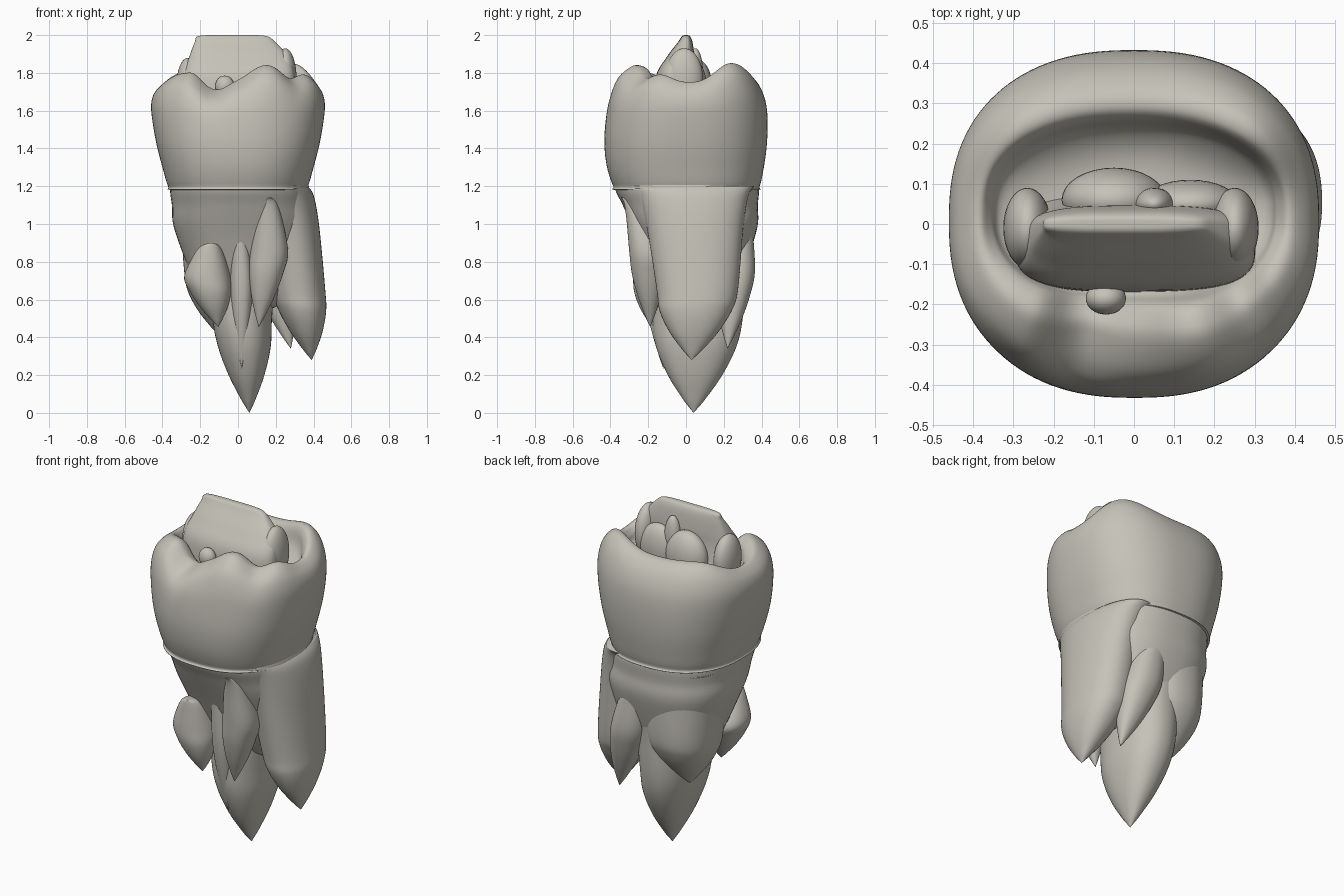
import bpy, bmesh, math

cube = bpy.data.objects.get("Cube")
if cube:
    bpy.data.objects.remove(cube, do_unlink=True)

ivory = bpy.data.materials.new("warm_grey_ivory")
ivory.use_nodes = True
COLOR = (0.56, 0.54, 0.48, 1)
ivory.diffuse_color = COLOR
ivory.node_tree.nodes["Principled BSDF"].inputs["Base Color"].default_value = COLOR


def spline(a, b, c, d, t):
    return b + 0.5 * t * (c - a + t * (2 * a - 5 * b + 4 * c - d + t * (3 * (b - c) + d - a)))


def smooth_rows(rows, steps):
    """Interpolate the control rows with a smooth curve."""
    out = []
    last = len(rows) - 1
    for i in range(last):
        quad = [rows[max(0, min(last, i + j))] for j in (-1, 0, 1, 2)]
        for s in range(steps):
            out.append([spline(*values, s / steps) for values in zip(*quad)])
    return out + [list(rows[-1])]


def finish(bm, name):
    bmesh.ops.remove_doubles(bm, verts=bm.verts, dist=0.0004)
    bmesh.ops.holes_fill(bm, edges=[e for e in bm.edges if e.is_boundary], sides=0)
    bmesh.ops.recalc_face_normals(bm, faces=bm.faces)
    mesh = bpy.data.meshes.new(name)
    bm.to_mesh(mesh)
    bm.free()
    mesh.materials.append(ivory)
    for p in mesh.polygons:
        p.use_smooth = True
    bpy.context.collection.objects.link(bpy.data.objects.new(name, mesh))


def no_change(angle, blend):
    return 0, 1


def loft(name, rows, power=2.2, sides=64, steps=6, shape=no_change):
    """Skin rounded sections; each row is z, x min, x max, y min, y max and an optional blend."""
    bm = bmesh.new()
    rings = []
    for row in smooth_rows(rows, steps):
        z, x0, x1, y0, y1 = row[:5]
        ring = []
        for i in range(sides):
            t = math.tau * i / sides
            c, s = math.cos(t), math.sin(t)
            u = math.copysign(abs(c) ** (2 / power), c)
            v = math.copysign(abs(s) ** (2 / power), s)
            lift, grow = shape(math.degrees(t), row[-1])
            ring.append(bm.verts.new(((x0 + x1) / 2 + (x1 - x0) / 2 * u * grow,
                                      (y0 + y1) / 2 + (y1 - y0) / 2 * v * grow, z + lift)))
        rings.append(ring)
    for lower, upper in zip(rings, rings[1:]):
        for i in range(sides):
            j = (i + 1) % sides
            bm.faces.new((lower[i], lower[j], upper[j], upper[i]))
    finish(bm, name)


def root(name, top, middle, tip):
    """Swell from the top section to the middle one, then taper to a rounded tip."""
    rows = []
    for f in (0, 0.1, 0.4, 1):
        rows.append([top[0] + (middle[0] - top[0]) * f]
                    + [a + (b - a) * f ** 0.45 for a, b in zip(top[1:], middle[1:])])
    z, x0, x1, y0, y1 = middle
    for f in (0.3, 0.6, 0.85, 0.96, 1):
        width = (1 - f ** 1.8) / 2
        x = (x0 + x1) / 2 * (1 - f) + tip[0] * f
        y = (y0 + y1) / 2 * (1 - f) + tip[1] * f
        rx, ry = (x1 - x0) * width, (y1 - y0) * width
        rows.append([z + (tip[2] - z) * f, x - rx, x + rx, y - ry, y + ry])
    loft(name, rows)


def lobe(name, center, size):
    bm = bmesh.new()
    bmesh.ops.create_uvsphere(bm, u_segments=32, v_segments=20, radius=1)
    for v in bm.verts:
        v.co = [c + s * k for c, s, k in zip(center, size, v.co)]
    finish(bm, name)


# Cusp heights around the rim, by angle
RIM_BASE = 1.79
RIM = [(0, 1.75), (48, 1.85), (90, 1.8), (125, 1.81), (180, 1.74), (233, 1.8),
       (256, 1.71), (288, 1.84), (312, 1.77), (330, 1.79), (360, 1.75)]


def crown_shape(angle, blend):
    for (a, low), (b, high) in zip(RIM, RIM[1:]):
        if a <= angle <= b:
            ease = (1 - math.cos(math.pi * (angle - a) / (b - a))) / 2
            height = low + (high - low) * ease
            break
    groove = 0.05 * math.exp(-((angle - 256) / 6) ** 2)
    swell = 0.03 * math.exp(-((angle - 288) / 16) ** 2)
    return blend * (height - RIM_BASE), 1 + blend * (swell - groove)


# Crown: outer wall, cusped rim and sunken basin (z, half width, front, back, blend)
crown = [
    (1.18, 0, 0, 0, 0), (1.18, .34, -.36, .36, 0), (1.2, .37, -.385, .39, 0),
    (1.3, .4, -.418, .412, 0), (1.42, .431, -.432, .428, 0), (1.55, .453, -.425, .432, .1),
    (1.65, .46, -.405, .42, .4), (1.73, .445, -.365, .385, .8), (1.78, .41, -.3, .335, 1),
    (RIM_BASE, .38, -.25, .29, 1), (1.76, .355, -.2, .26, 1), (1.69, .325, -.17, .23, .5),
    (1.65, .2, -.1, .15, 0), (1.65, 0, 0, 0, 0)]
loft("crown", [(z, -half, half, front, back, blend) for z, half, front, back, blend in crown],
     power=2.4, sides=120, shape=crown_shape)

# Neck below the crown
loft("neck", [
    (1.3, -.34, .34, -.35, .35), (1.2, -.36, .375, -.378, .385), (1.1, -.35, .38, -.335, .38),
    (.95, -.33, .38, -.265, .37), (.6, -.18, .25, -.1, .24), (.5, 0, 0, .05, .05)], power=2.4)

# Roots
root("left_root", (1.2, .05, .37, -.31, .36), (.65, .18, .462, -.155, .275), (.39, .03, .28))
root("right_back_root", (1.15, -.34, .2, -.15, .36), (.75, -.285, .12, -.08, .345), (-.1, .12, .41))
root("central_root", (.9, -.18, .24, -.16, .35), (.5, -.135, .18, -.18, .3), (.06, .04, 0))
root("back_left_root", (1.05, 0, .1, .26, .34), (.75, .06, .28, .16, .365), (.28, .22, .34))
root("front_right_root", (.9, -.15, -.13, -.27, -.25), (.72, -.285, -.04, -.28, -.02),
     (-.105, -.18, .455))
root("front_left_root", (1.14, .16, .175, -.345, -.33), (.85, .065, .265, -.3, -.1),
     (.11, -.19, .455))
root("front_middle_root", (1.03, 0, .01, -.27, -.25), (.7, -.04, .08, -.23, -.08),
     (.02, -.12, .235))

# Raised ridge rising out of the basin
loft("basin_ridge", [
    (1.6, -.3, .3, -.17, .08), (1.78, -.29, .3, -.16, .05), (1.88, -.26, .27, -.105, .045),
    (1.96, -.23, .2, -.045, .035), (1.995, -.21, .15, -.02, .02), (2, -.1, .05, 0, 0)], power=3.2)

# Lobes curling around the ridge, and small bumps behind and in front of it
lobe("ridge_right_lobe", (-.265, -.01, 1.74), (.06, .1, .14))
lobe("ridge_left_lobe", (.25, -.01, 1.77), (.06, .1, .16))
lobe("ridge_back_bump", (-.05, .06, 1.72), (.13, .08, .15))
lobe("ridge_back_left_bump", (.14, .05, 1.72), (.12, .06, .14))
lobe("ridge_back_spur", (.05, .05, 1.8), (.05, .04, .13))
lobe("front_notch_bead", (-.07, -.185, 1.73), (.05, .04, .055))
